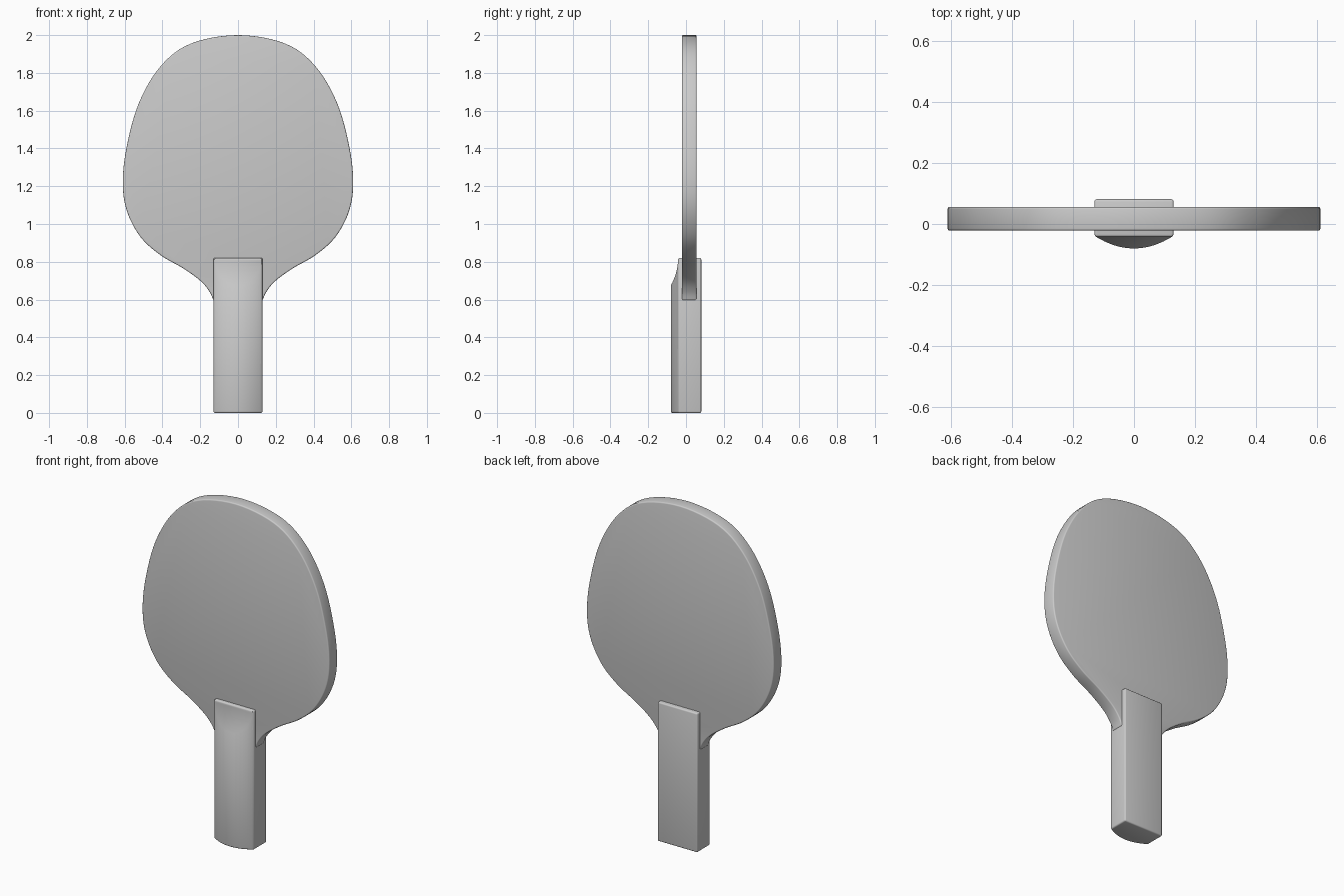
import bpy, bmesh, math
from mathutils import Vector

if "Cube" in bpy.data.objects:
    bpy.data.objects.remove(bpy.data.objects["Cube"])

grey = bpy.data.materials.new("plain grey")
grey.use_nodes = True
grey.diffuse_color = (0.6, 0.6, 0.6, 1)
grey.node_tree.nodes["Principled BSDF"].inputs["Base Color"].default_value = (0.6, 0.6, 0.6, 1)


def prism(name, ring, shift):
    """Solid made by sliding a closed ring of points along a vector."""
    bm = bmesh.new()
    face = bm.faces.new([bm.verts.new(p) for p in ring])
    new = bmesh.ops.extrude_face_region(bm, geom=[face])["geom"]
    bmesh.ops.translate(bm, vec=shift, verts=[v for v in new if isinstance(v, bmesh.types.BMVert)])
    bmesh.ops.recalc_face_normals(bm, faces=bm.faces)
    mesh = bpy.data.meshes.new(name)
    bm.to_mesh(mesh)
    bm.free()
    mesh.materials.append(grey)
    obj = bpy.data.objects.new(name, mesh)
    bpy.context.collection.objects.link(obj)
    return obj


def smooth_path(pts, steps):
    """Catmull-Rom curve through the inner points."""
    out = []
    for a, b, c, d in zip(pts, pts[1:], pts[2:], pts[3:]):
        for i in range(steps):
            t = i / steps
            out.append(0.5 * (2 * b + (c - a) * t + (2 * a - 5 * b + 4 * c - d) * t ** 2
                              + (3 * b - a - 3 * c + d) * t ** 3))
    return out + [pts[-2]]


def finish(obj, width):
    """Round the edges, apply modifiers and smooth the shading."""
    bev = obj.modifiers.new("rounding", 'BEVEL')
    bev.width, bev.segments = width, 3
    bev.limit_method, bev.angle_limit = 'ANGLE', math.radians(35)
    bpy.ops.object.select_all(action='DESELECT')
    obj.select_set(True)
    bpy.context.view_layer.objects.active = obj
    bpy.ops.object.convert(target='MESH')
    bpy.ops.object.shade_smooth_by_angle(angle=math.radians(35))


# Blade: half outline from the top down to the neck, then mirrored
half = [Vector(p) for p in [
    (-0.25, 1.955), (0, 2.0), (0.25, 1.955), (0.41, 1.835), (0.525, 1.64), (0.59, 1.405),
    (0.61, 1.215), (0.587, 1.065), (0.515, 0.93), (0.41, 0.835), (0.29, 0.765),
    (0.2, 0.7), (0.153, 0.645), (0.13, 0.595), (0.115, 0.54)]]
side = smooth_path(half, 6)
outline = [(p.x, p.y) for p in side] + [(-p.x, p.y) for p in reversed(side[1:])]
blade = prism("blade", [(x, -0.022, z) for x, z in outline], (0, 0.078, 0))
finish(blade, 0.007)

# Handle: flat back and sides with a bowed front
w, n = 0.13, 24
section = [(w, 0.081), (-w, 0.081)]
for i in range(n + 1):
    t = -1 + 2 * i / n
    section.append((w * t, -0.08 + 0.042 * t * t))
handle = prism("handle", [(x, y, 0) for x, y in section], (0, 0, 0.82))

# Hollow thumb rest cut from the top of the bowed front
r = 0.295
cutter = prism("thumb_rest_cutter",
               [(-0.3, -0.042 - r + r * math.cos(math.tau * i / 128),
                 0.82 + r * math.sin(math.tau * i / 128)) for i in range(128)], (0.6, 0, 0))
cutter.hide_render = True
cut = handle.modifiers.new("thumb rest", 'BOOLEAN')
cut.operation, cut.object, cut.solver = 'DIFFERENCE', cutter, 'EXACT'
finish(handle, 0.012)
bpy.data.objects.remove(cutter)
